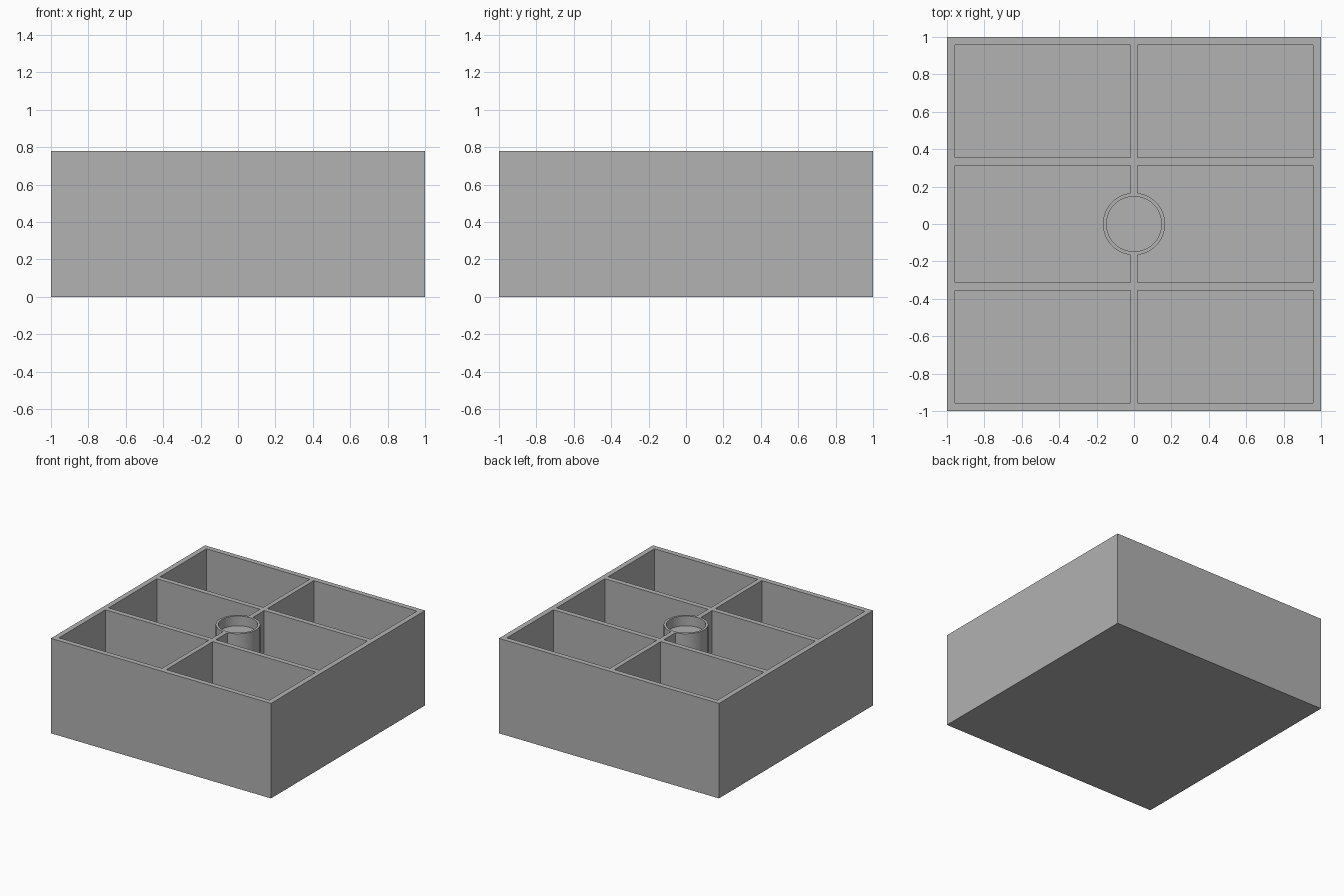
import bpy
from mathutils import Matrix, Vector
import bmesh

if "Cube" in bpy.data.objects:
    bpy.data.objects.remove(bpy.data.objects["Cube"], do_unlink=True)

HEIGHT, FLOOR, OVER = 0.78, 0.04, 0.2
RECESS_DEPTH = 0.08

grey = bpy.data.materials.new("matte_grey")
grey.use_nodes = True
colour = (0.445, 0.445, 0.445, 1)
grey.diffuse_color = colour
grey.node_tree.nodes["Principled BSDF"].inputs["Base Color"].default_value = colour


def make_object(name, bm):
    mesh = bpy.data.meshes.new(name)
    bm.to_mesh(mesh)
    bm.free()
    mesh.materials.append(grey)
    obj = bpy.data.objects.new(name, mesh)
    bpy.context.collection.objects.link(obj)
    return obj


def add_box(bm, low, high):
    low, high = Vector(low), Vector(high)
    place = Matrix.Translation((low + high) / 2) @ Matrix.Diagonal((*(high - low), 1))
    bmesh.ops.create_cube(bm, size=1, matrix=place)


def cylinder(name, radius, bottom, top):
    bm = bmesh.new()
    bmesh.ops.create_cone(bm, cap_ends=True, segments=64, radius1=radius, radius2=radius,
                          depth=top - bottom,
                          matrix=Matrix.Translation((0, 0, (top + bottom) / 2)))
    return make_object(name, bm)


def subtract(target, cutter):
    mod = target.modifiers.new("cut_" + cutter.name, 'BOOLEAN')
    mod.operation = 'DIFFERENCE'
    mod.solver = 'EXACT'
    mod.object = cutter
    bpy.context.view_layer.objects.active = target
    bpy.ops.object.modifier_apply(modifier=mod.name)
    bpy.data.objects.remove(cutter, do_unlink=True)


# Solid block that becomes the divided tray
bm = bmesh.new()
add_box(bm, (-1, -1, 0), (1, 1, HEIGHT))
tray = make_object("divided_tray", bm)

# Six compartments, two columns by three rows
bm = bmesh.new()
for x0, x1 in ((-0.957, -0.019), (0.019, 0.957)):
    for y0, y1 in ((-0.957, -0.355), (-0.313, 0.313), (0.355, 0.957)):
        add_box(bm, (x0, y0, FLOOR), (x1, y1, HEIGHT + OVER))
compartments = make_object("compartments", bm)

# Leave a round post standing in the middle
subtract(compartments, cylinder("post", 0.166, -OVER, HEIGHT + 2 * OVER))
subtract(tray, compartments)

# Shallow round recess in the top of the post
subtract(tray, cylinder("recess", 0.147, HEIGHT - RECESS_DEPTH, HEIGHT + OVER))

# Smooth post, crisp tray edges
bpy.ops.object.select_all(action='DESELECT')
tray.select_set(True)
bpy.context.view_layer.objects.active = tray
bpy.ops.object.shade_smooth_by_angle(angle=0.5)
